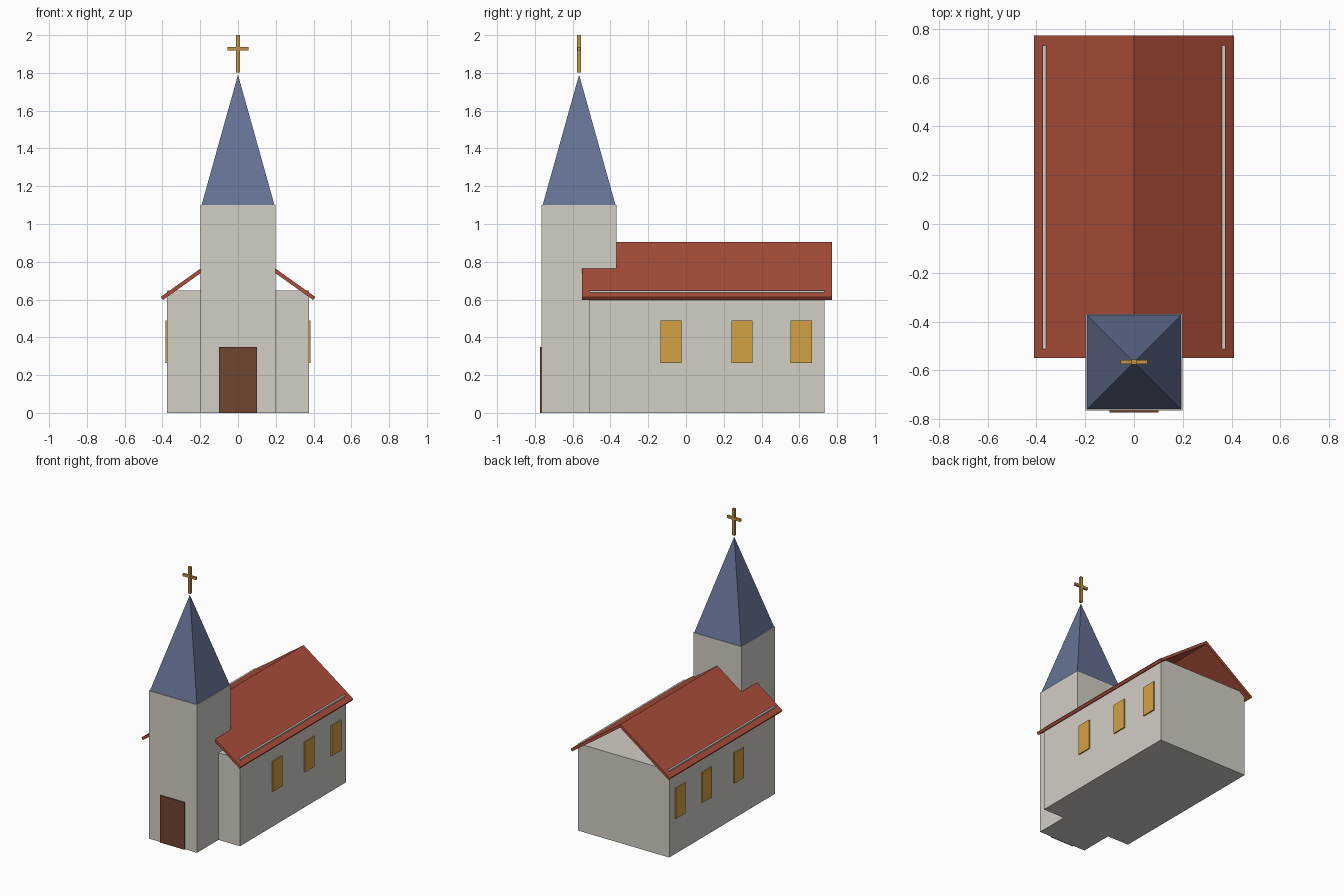
import bpy
import bmesh
import math
from mathutils import Matrix

default = bpy.data.objects.get("Cube")
if default:
    bpy.data.objects.remove(default, do_unlink=True)


def material(name, rgb):
    m = bpy.data.materials.new(name)
    m.use_nodes = True
    colour = (*rgb, 1.0)
    m.diffuse_color = colour
    m.node_tree.nodes["Principled BSDF"].inputs["Base Color"].default_value = colour
    return m


STONE = material("pale stone", (0.65, 0.62, 0.56))
TILE = material("red tile", (0.40, 0.075, 0.042))
SLATE = material("blue slate", (0.13, 0.17, 0.30))
WOOD = material("dark wood", (0.16, 0.06, 0.03))
GLASS = material("amber glass", (0.65, 0.36, 0.06))
GOLD = material("gold", (0.55, 0.30, 0.06))


def add_object(name, bm, mat):
    bmesh.ops.recalc_face_normals(bm, faces=bm.faces)
    mesh = bpy.data.meshes.new(name)
    bm.to_mesh(mesh)
    bm.free()
    mesh.materials.append(mat)
    obj = bpy.data.objects.new(name, mesh)
    bpy.context.collection.objects.link(obj)
    return obj


def box(name, mat, x, y, z):
    """Box between (min, max) limits on each axis."""
    bm = bmesh.new()
    size = [b - a for a, b in (x, y, z)]
    mid = [(a + b) / 2 for a, b in (x, y, z)]
    bmesh.ops.create_cube(bm, size=1, matrix=Matrix.Translation(mid) @ Matrix.Diagonal((*size, 1)))
    return add_object(name, bm, mat)


def prism(name, mat, profile, y0, y1):
    """Extrude an (x, z) profile along y."""
    bm = bmesh.new()
    face = bm.faces.new([bm.verts.new((x, y0, z)) for x, z in profile])
    grown = bmesh.ops.extrude_face_region(bm, geom=[face])["geom"]
    verts = [g for g in grown if isinstance(g, bmesh.types.BMVert)]
    bmesh.ops.translate(bm, vec=(0, y1 - y0, 0), verts=verts)
    return add_object(name, bm, mat)


TOWER_Y = -0.566
HALF = 0.198

# Nave and tower walls
box("nave_walls", STONE, (-0.375, 0.375), (-0.512, 0.732), (0, 0.648))
box("tower_walls", STONE, (-HALF, HALF), (TOWER_Y - HALF, TOWER_Y + HALF), (0, 1.1))

# Thin roof slopes, open at the gable ends
RIDGE, EAVE_X, EAVE_Z, THICK = 0.905, 0.409, 0.614, 0.02
pitch = math.atan2(RIDGE - EAVE_Z, EAVE_X)
for side, name in ((-1, "roof_right"), (1, "roof_left")):
    prism(name, TILE, [
        (0, RIDGE),
        (side * EAVE_X, EAVE_Z),
        (side * (EAVE_X - THICK * math.sin(pitch)), EAVE_Z - THICK * math.cos(pitch)),
        (0, RIDGE - THICK / math.cos(pitch)),
    ], -0.55, 0.772)

# Pyramid spire
bm = bmesh.new()
bmesh.ops.create_cone(
    bm, cap_ends=True, segments=4, radius1=0.193 * math.sqrt(2), radius2=0, depth=0.69,
    matrix=Matrix.Translation((0, TOWER_Y, 1.445)) @ Matrix.Rotation(math.pi / 4, 4, "Z"))
bmesh.ops.remove_doubles(bm, verts=bm.verts, dist=0.0001)
add_object("spire", bm, SLATE)

# Cross above the spire
box("cross_post", GOLD, (-0.01, 0.01), (TOWER_Y - 0.01, TOWER_Y + 0.01), (1.803, 2.0))
box("cross_arm", GOLD, (-0.055, 0.055), (TOWER_Y - 0.008, TOWER_Y + 0.008), (1.918, 1.936))

# Door on the tower front
box("door", WOOD, (-0.1, 0.1), (-0.773, -0.755), (0, 0.35))

# Side windows
for side, label in ((-1, "right"), (1, "left")):
    for i, y in enumerate((-0.08, 0.296, 0.61)):
        x = sorted((side * 0.368, side * 0.384))
        box(f"window_{label}_{i + 1}", GLASS, x, (y - 0.056, y + 0.056), (0.265, 0.49))
